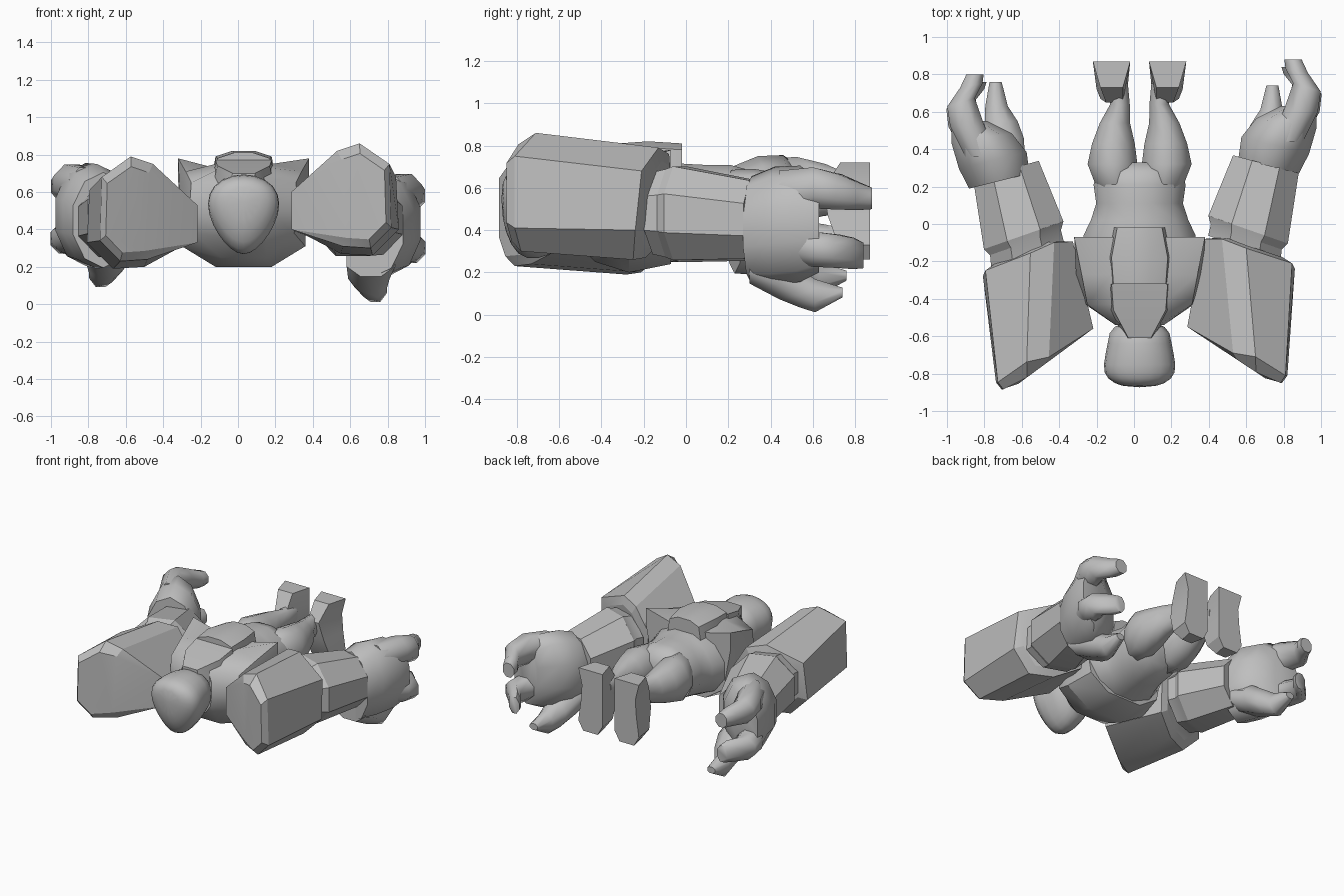
import bpy, bmesh, math
from mathutils import Matrix, Vector

cube = bpy.data.objects.get("Cube")
if cube:
    bpy.data.objects.remove(cube, do_unlink=True)

GREY = (0.52, 0.52, 0.52, 1)
grey = bpy.data.materials.new("plain grey")
grey.use_nodes = True
grey.diffuse_color = GREY
grey.node_tree.nodes["Principled BSDF"].inputs["Base Color"].default_value = GREY
MID = 0.03  # centre line of the body


def loft(name, rings, smooth=30, subdivide=0):
    """Skin a list of equally long point rings and close both ends."""
    bm = bmesh.new()
    rows = [[bm.verts.new(p) for p in ring] for ring in rings]
    count = len(rows[0])
    for a, b in zip(rows, rows[1:]):
        for i in range(count):
            j = (i + 1) % count
            bm.faces.new((a[i], a[j], b[j], b[i]))
    bm.faces.new(rows[0])
    bm.faces.new(rows[-1])
    bmesh.ops.remove_doubles(bm, verts=bm.verts, dist=0.0005)
    bmesh.ops.recalc_face_normals(bm, faces=bm.faces)
    mesh = bpy.data.meshes.new(name)
    bm.to_mesh(mesh)
    bm.free()
    mesh.materials.append(grey)
    obj = bpy.data.objects.new(name, mesh)
    bpy.context.collection.objects.link(obj)
    if subdivide:
        mod = obj.modifiers.new("round", "SUBSURF")
        mod.levels = mod.render_levels = subdivide
    bpy.ops.object.select_all(action="DESELECT")
    obj.select_set(True)
    bpy.context.view_layer.objects.active = obj
    bpy.ops.object.shade_smooth_by_angle(angle=math.radians(smooth))


def oval(x, y, z, rx, rz, sides=10, skew=0, taper=0):
    """Upright oval ring; skew turns it in plan, taper widens its top."""
    ring = []
    for i in range(sides):
        a = math.tau * (i + 0.5) / sides
        dx = rx * math.cos(a) * (1 + taper * math.sin(a))
        ring.append(Vector((x + dx, y + skew * dx, z + rz * math.sin(a))))
    return ring


def half_ring(y, points):
    """Mirror half a cross-section (x offset, z) across the body centre."""
    left = [Vector((MID + x, y, z)) for x, z in points]
    return left + [Vector((2 * MID - p.x, p.y, p.z)) for p in reversed(left)]


def both_arms(name, rings, shift, turn=0, **opts):
    """Left part plus its mirrored right part, moved by shift and turned in plan."""
    rings = [[Vector(p) for p in ring] for ring in rings]
    loft("left_" + name, rings, **opts)
    pivot = Vector((-.5, -.4, 0))
    spin = Matrix.Rotation(math.radians(turn), 3, "Z")
    move = Vector(shift) + pivot
    loft("right_" + name,
         [[spin @ (Vector((-p.x, p.y, p.z)) - pivot) + move for p in ring]
          for ring in rings], **opts)


# Vest with its flared hem
loft("vest", [
    half_ring(-.54, [(.1, .68), (.13, .6), (.13, .5), (.12, .42), (.08, .36)]),
    half_ring(-.43, [(.12, .73), (.28, .65), (.29, .5), (.27, .38), (.12, .25)]),
    half_ring(-.27, [(.15, .75), (.31, .71), (.34, .56), (.33, .31), (.15, .2)]),
    half_ring(-.07, [(.16, .73), (.35, .78), (.35, .66), (.29, .34), (.14, .24)]),
], smooth=35)

# Collar and back pack
loft("collar", [
    half_ring(-.61, [(.06, .7), (.07, .6)]),
    half_ring(-.46, [(.14, .74), (.17, .6)]),
    half_ring(-.32, [(.15, .77), (.17, .6)]),
])
loft("back_pack", [
    half_ring(-.32, [(.05, .81), (.14, .78), (.15, .68)]),
    half_ring(-.18, [(.06, .82), (.15, .79), (.17, .68)]),
    half_ring(-.02, [(.05, .81), (.12, .78), (.14, .66)]),
])

# Head, face down
loft("neck", [oval(MID, y, .55, .12, .12) for y in (-.62, -.45)])
loft("head", [
    oval(MID, -.875, .55, .09, .09, 12, taper=.2),
    oval(MID, -.83, .5, .18, .19, 12, taper=.35),
    oval(MID, -.76, .475, .2, .23, 12, taper=.35),
    oval(MID, -.64, .485, .17, .22, 12, taper=.3),
    oval(MID, -.52, .52, .165, .16, 12, taper=.2),
], smooth=60, subdivide=1)

# Waist and hips
loft("hips", [
    oval(MID, -.2, .47, .31, .25, 12),
    oval(MID, -.06, .485, .31, .24, 12),
    oval(MID, .02, .49, .27, .23, 12),
    oval(MID, .11, .495, .24, .22, 12),
    oval(MID, .21, .51, .255, .205, 12),
    oval(MID, .28, .525, .23, .17, 12),
    oval(MID, .33, .54, .15, .08, 12),
], smooth=60)

# Legs and upright feet
for side, s in (("left", 1), ("right", -1)):
    loft(side + "_leg", [
        oval(MID + s * .12, .12, .52, .06, .1),
        oval(MID + s * .13, .22, .52, .115, .165),
        oval(MID + s * .145, .32, .525, .14, .165),
        oval(MID + s * .14, .43, .53, .12, .14),
        oval(MID + s * .132, .54, .54, .085, .11),
        oval(MID + s * .105, .64, .55, .055, .085),
        oval(MID + s * .115, .75, .56, .055, .08),
    ], smooth=60)
    foot = []
    for z, y, inner, outer in ((.72, .73, .05, .25), (.6, .65, .05, .22),
                               (.47, .67, .05, .23), (.33, .72, .05, .25),
                               (.26, .77, .09, .21)):
        slim = .04 if z > .5 else .02
        foot.append([Vector((MID + s * x, v, z)) for x, v in (
            (inner + slim, y), (outer - slim, y), (outer, .87), (inner, .87))])
    loft(side + "_foot", foot)

# Large eight-sided upper arms: one slanted flat end, bevelled on its outer side
front = [(.53, -.69, .82), (.65, -.71, .86), (.81, -.81, .75), (.82, -.81, .41),
         (.71, -.78, .3), (.56, -.71, .31), (.285, -.55, .4), (.285, -.55, .6)]
back = [(.47, -.08, .76), (.6, -.13, .79), (.845, -.21, .68), (.86, -.24, .4),
        (.72, -.25, .26), (.55, -.19, .27), (.38, -.1, .36), (.37, -.08, .6)]
hub = Vector((.66, 0, .56))
cap = [hub.lerp(Vector(p), .82) for p in front[:6]]
for p in cap:
    p.y = max(-.55 - .66 * (p.x - .285), -.85)
cap += [cap[5], cap[0]]  # the inner panel runs straight into the cap
rim_centre = Vector((.61, -.06, .5))
rim = [rim_centre.lerp(Vector(p), .78) for p in back]
both_arms("upper_arm", [cap, front, back, rim], (.06, -.02, -.07), turn=3, smooth=20)

# Forearms, with a narrow groove behind the elbow
both_arms("forearm", [
    oval(.59, -.13, .48, .21, .21, 8, -.35),
    oval(.6, -.07, .48, .205, .225, 8, -.35),
    oval(.61, -.03, .48, .23, .24, 8, -.35),
    oval(.705, .32, .45, .19, .2, 8, -.27),
], (.02, -.03, -.01), smooth=20)

# Hands: palm, two thick curled fingers and a thumb
HAND = (0, -.08, .05)
both_arms("palm", [
    oval(.72, .31, .4, .17, .255, 10, -.25),
    oval(.755, .42, .42, .19, .28, 10, -.25),
    oval(.815, .54, .43, .17, .275, 10, -.15),
    oval(.88, .63, .42, .1, .22, 10),
], HAND, smooth=60)
both_arms("upper_finger", [
    oval(.81, .44, .57, .1, .12, 8),
    oval(.89, .6, .6, .1, .105, 8),
    oval(.925, .73, .58, .08, .09, 8, -.3),
    oval(.87, .82, .56, .065, .07, 8, -.2),
    oval(.85, .88, .55, .05, .055, 8),
], HAND, smooth=60)
both_arms("lower_finger", [
    oval(.81, .44, .36, .1, .12, 8),
    oval(.9, .6, .31, .1, .09, 8),
    oval(.925, .72, .3, .085, .085, 8, -.3),
    oval(.86, .79, .29, .065, .08, 8, -.2),
    oval(.83, .84, .28, .045, .065, 8),
], HAND, smooth=60)
both_arms("thumb", [
    oval(.71, .3, .24, .14, .1, 8),
    oval(.7, .44, .18, .12, .115, 8),
    oval(.71, .53, .13, .095, .1, 8),
    oval(.735, .61, .09, .065, .085, 8),
    oval(.74, .74, .105, .035, .025, 8),
], (0, .02, .08), smooth=60)
